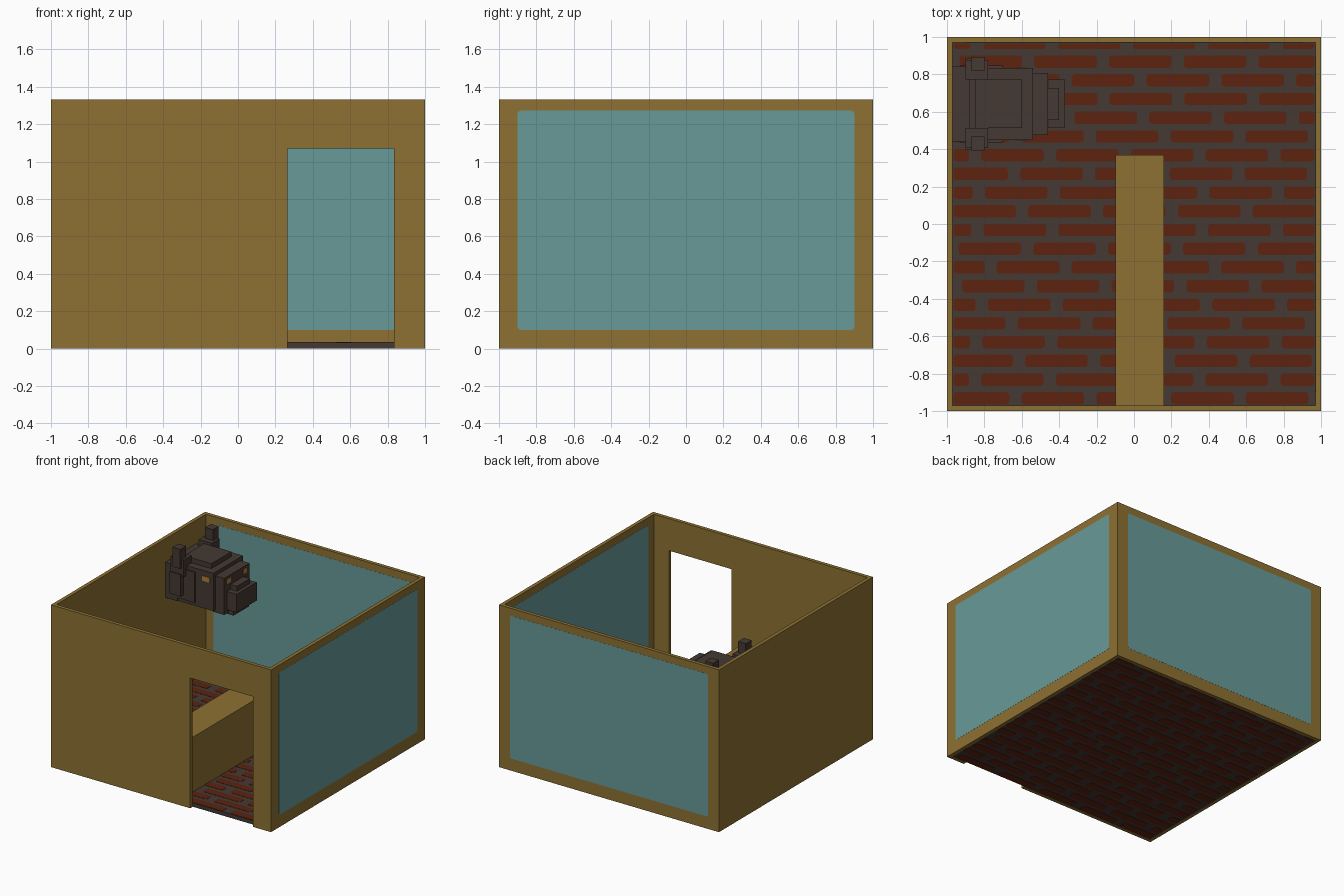
import bpy
import bmesh
import random

if "Cube" in bpy.data.objects:
    bpy.data.objects.remove(bpy.data.objects["Cube"])
random.seed(4)


def material(name, rgb):
    lin = [(c / 255 / 12.92) if c < 11 else ((c / 255 + 0.055) / 1.055) ** 2.4 for c in rgb]
    m = bpy.data.materials.new(name)
    m.use_nodes = True
    m.diffuse_color = (*lin, 1)
    bsdf = m.node_tree.nodes["Principled BSDF"]
    bsdf.inputs["Base Color"].default_value = (*lin, 1)
    bsdf.inputs["Roughness"].default_value = 0.9
    return m


WOOD = material("ochre_wood", (141, 113, 50))
GLASS = material("teal_glass", (104, 154, 152))
BRICK = material("red_brick", (93, 35, 16))
DARK = material("dark_brown", (69, 57, 51))
AMBER = material("amber", (176, 124, 52))


def finish(bm, name, mat):
    bmesh.ops.recalc_face_normals(bm, faces=bm.faces)
    mesh = bpy.data.meshes.new(name)
    bm.to_mesh(mesh)
    bm.free()
    mesh.materials.append(mat)
    ob = bpy.data.objects.new(name, mesh)
    bpy.context.collection.objects.link(ob)
    return ob


def add_prism(bm, points, vec):
    """Extrude a flat outline along a vector."""
    face = bm.faces.new([bm.verts.new(p) for p in points])
    ext = bmesh.ops.extrude_face_region(bm, geom=[face], use_keep_orig=True)
    verts = [v for v in ext["geom"] if isinstance(v, bmesh.types.BMVert)]
    bmesh.ops.translate(bm, verts=verts, vec=vec)


def add_box(bm, x0, x1, y0, y1, z0, z1):
    add_prism(bm, [(x0, y0, z0), (x1, y0, z0), (x1, y1, z0), (x0, y1, z0)], (0, 0, z1 - z0))


def box(name, mat, *b):
    bm = bmesh.new()
    add_box(bm, *b)
    return finish(bm, name, mat)


def rounded(u0, u1, v0, v1, r):
    """Rectangle outline with softly cut corners."""
    k = r * 0.3
    return [(u0 + r, v0), (u1 - r, v0), (u1 - k, v0 + k), (u1, v0 + r),
            (u1, v1 - r), (u1 - k, v1 - k), (u1 - r, v1), (u0 + r, v1),
            (u0 + k, v1 - k), (u0, v1 - r), (u0, v0 + r), (u0 + k, v0 + k)]


H, T = 1.333, 0.97     # wall height, inner wall face

# Walls
box("left_wall", WOOD, T, 1, -1, 1, 0, H)
box("right_wall", WOOD, -1, -T, -1, 1, 0, H)
box("back_wall", WOOD, -T, T, T, 1, 0, H)

# Front wall with the doorway notched out of its outline
bm = bmesh.new()
outline = [(-T, 0), (0.265, 0), (0.265, 1.07), (0.835, 1.07), (0.835, 0), (T, 0), (T, H), (-T, H)]
add_prism(bm, [(x, -1, z) for x, z in outline], (0, 1 - T, 0))
finish(bm, "front_wall", WOOD)

# Window panes, just proud of both wall faces
pane = rounded(-0.9, 0.9, 0.1, 1.272, 0.015)
bm = bmesh.new()
add_prism(bm, [(T - 0.001, y, z) for y, z in pane], (0.032, 0, 0))
finish(bm, "left_window", GLASS)
bm = bmesh.new()
add_prism(bm, [(x, T - 0.001, z) for x, z in pane], (0, 0.032, 0))
finish(bm, "back_window", GLASS)

# Floor: mortar slab with bricks showing above and below
box("floor_mortar", DARK, -T, T, -T, T, 0.002, 0.034)
bm = bmesh.new()
E = 0.966
for row in range(20):
    y = -0.932 + row * 0.1
    x = -1.37 + (row % 2) * 0.2 + random.uniform(-0.06, 0.06)
    while x < E - 0.03:
        x0, x1 = max(x, -E), min(x + 0.335, E)
        y0, y1 = max(y - 0.033, -E), min(y + 0.033, E)
        if x1 - x0 > 0.05:
            add_prism(bm, [(px, py, 0) for px, py in rounded(x0, x1, y0, y1, 0.016)], (0, 0, 0.036))
        x += 0.4
finish(bm, "floor_bricks", BRICK)

# Counter
box("counter", WOOD, -0.1, 0.16, -T, 0.37, 0.034, 0.485)

# Blocky animal head mounted on the right wall: x0, x1, half width, z0, z1
C = 0.642
head = [
    (-0.975, -0.86, 0.20, 0.85, 1.14),    # neck
    (-0.90, -0.80, 0.245, 0.92, 1.10),    # ruff
    (-0.93, -0.70, 0.205, 0.88, 1.13),    # cheeks
    (-0.88, -0.54, 0.192, 0.85, 1.16),    # skull
    (-0.85, -0.60, 0.13, 1.12, 1.20),     # crown
    (-0.56, -0.46, 0.165, 0.83, 1.13),    # face
    (-0.50, -0.37, 0.13, 0.86, 1.01),     # muzzle
    (-0.50, -0.40, 0.085, 1.00, 1.05),    # muzzle bridge
    (-0.58, -0.42, 0.10, 0.81, 0.88),     # chin
]
bm = bmesh.new()
for x0, x1, w, z0, z1 in head:
    add_box(bm, x0, x1, C - w, C + w, z0, z1)
finish(bm, "mounted_head", DARK)

# Ears and eyes, mirrored across the head
ears, eyes = bmesh.new(), bmesh.new()
for s in (-1, 1):
    for x0, x1, w0, w1, z0, z1 in [(-0.90, -0.78, 0.13, 0.235, 1.08, 1.22),
                                   (-0.87, -0.80, 0.175, 0.25, 1.15, 1.31)]:
        a, b = sorted((C + s * w0, C + s * w1))
        add_box(ears, x0, x1, a, b, z0, z1)
    a, b = sorted((C + s * 0.19, C + s * 0.195))
    add_box(eyes, -0.64, -0.57, a, b, 1.075, 1.115)
    a, b = sorted((C + s * 0.08, C + s * 0.13))
    add_box(eyes, -0.462, -0.457, a, b, 1.07, 1.11)
finish(ears, "ears", DARK)
finish(eyes, "eyes", AMBER)
